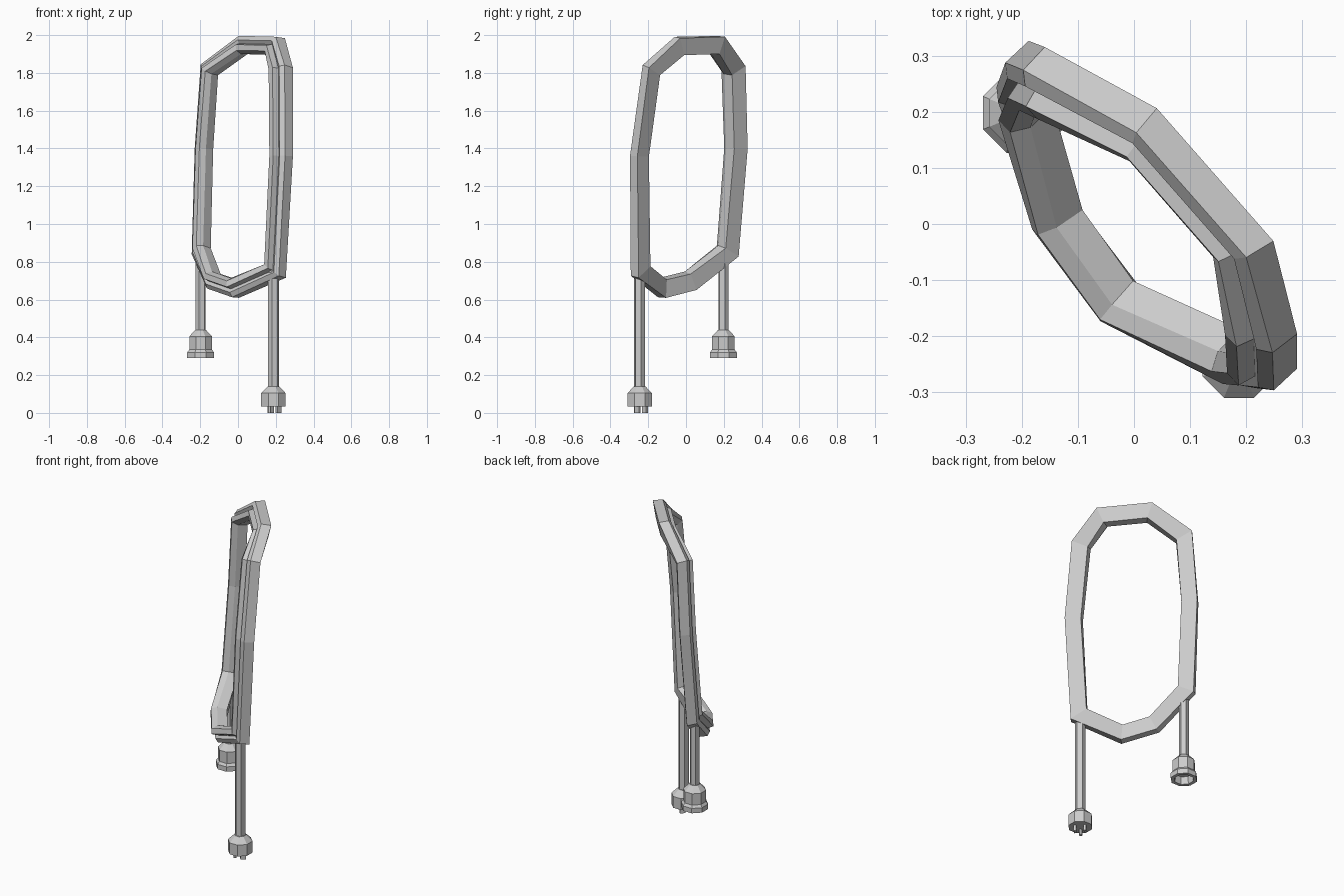
import bpy, bmesh
from math import cos, sin, pi, radians
from mathutils import Vector

if "Cube" in bpy.data.objects:
    bpy.data.objects.remove(bpy.data.objects["Cube"])


def make_object(name, bm):
    bmesh.ops.recalc_face_normals(bm, faces=bm.faces)
    me = bpy.data.meshes.new(name)
    bm.to_mesh(me)
    bm.free()
    ob = bpy.data.objects.new(name, me)
    bpy.context.collection.objects.link(ob)
    return ob


def bridge(bm, a, b):
    for i in range(len(a)):
        j = (i + 1) % len(a)
        bm.faces.new((a[i], a[j], b[j], b[i]))


def lathe(name, x, y, profile, sides, turn=0.0):
    """Stack of (radius, z) rings around a vertical axis, capped at both ends."""
    bm = bmesh.new()
    rings = [[bm.verts.new((x + r * cos(turn + 2 * pi * k / sides),
                            y + r * sin(turn + 2 * pi * k / sides), z))
              for k in range(sides)] for r, z in profile]
    for a, b in zip(rings, rings[1:]):
        bridge(bm, a, b)
    bm.faces.new(rings[0])
    bm.faces.new(rings[-1])
    return make_object(name, bm)


# Coiled loop: grooved two-strand section swept round a closed, tilted path
path = [Vector(p) for p in (
    (-0.165, 0.245, 1.82), (0.015, 0.155, 1.95), (0.19, -0.045, 1.945),
    (0.22, -0.195, 1.82), (0.222, -0.26, 1.36), (0.19, -0.255, 0.755),
    (-0.03, -0.14, 0.66), (-0.145, 0.015, 0.70), (-0.21, 0.215, 0.86),
    (-0.195, 0.258, 1.40))]
section = [(0.045, -0.052), (0.045, 0.005), (0.022, 0.022), (0.004, 0.012),
           (-0.004, 0.045), (-0.034, 0.045), (-0.05, 0.012), (-0.045, -0.045)]
front = Vector((-0.73, -0.68, 0.05)).normalized()
centre = sum(path, Vector()) / len(path)
bm = bmesh.new()
rings = []
for i, p in enumerate(path):
    d0 = (p - path[i - 1]).normalized()
    d1 = (path[(i + 1) % len(path)] - p).normalized()
    t = (d0 + d1).normalized()
    n = (front - t * front.dot(t)).normalized()
    out = t.cross(n)
    if out.dot(p - centre) < 0:
        out = -out
    out = out / t.dot(d0)
    rings.append([bm.verts.new(p + out * r + n * f) for r, f in section])
for i in range(len(rings)):
    bridge(bm, rings[i - 1], rings[i])
make_object("coiled_cable_loop", bm)

# Hanging cable ends
PX, PY = 0.187, -0.245
SX, SY = -0.198, 0.198
lathe("plug_cable", PX, PY, [(0.03, 0.13), (0.03, 0.76)], 6, radians(15))
lathe("socket_cable", SX, SY, [(0.028, 0.43), (0.028, 0.86)], 6, radians(15))

# Plug body with tapered collar
lathe("plug_body", PX, PY,
      [(0.07, 0.035), (0.07, 0.105), (0.033, 0.14)], 8, pi / 8)

# Plug pins: two flat blades and one round earth pin, turned to face the loop
u = Vector((0.7, -0.7, 0))
w = Vector((0.7, 0.7, 0))
for k, side in enumerate((-1, 1)):
    bm = bmesh.new()
    c = Vector((PX, PY, 0)) + u * 0.028 * side + w * 0.012
    quad = [c + u * a * 0.007 + w * b * 0.016
            for a, b in ((-1, -1), (1, -1), (1, 1), (-1, 1))]
    low = [bm.verts.new(q) for q in quad]
    high = [bm.verts.new(q + Vector((0, 0, 0.045))) for q in quad]
    bridge(bm, low, high)
    bm.faces.new(low)
    bm.faces.new(high)
    make_object(f"plug_blade_{k + 1}", bm)
e = Vector((PX, PY, 0)) - w * 0.03
lathe("plug_earth_pin", e.x, e.y, [(0.01, 0.0), (0.01, 0.045)], 6)

# Socket with flared rim and recessed underside
lathe("socket_body", SX, SY,
      [(0.05, 0.335), (0.056, 0.29), (0.077, 0.29), (0.077, 0.32),
       (0.065, 0.335), (0.065, 0.405), (0.03, 0.44)], 8, pi / 8)
